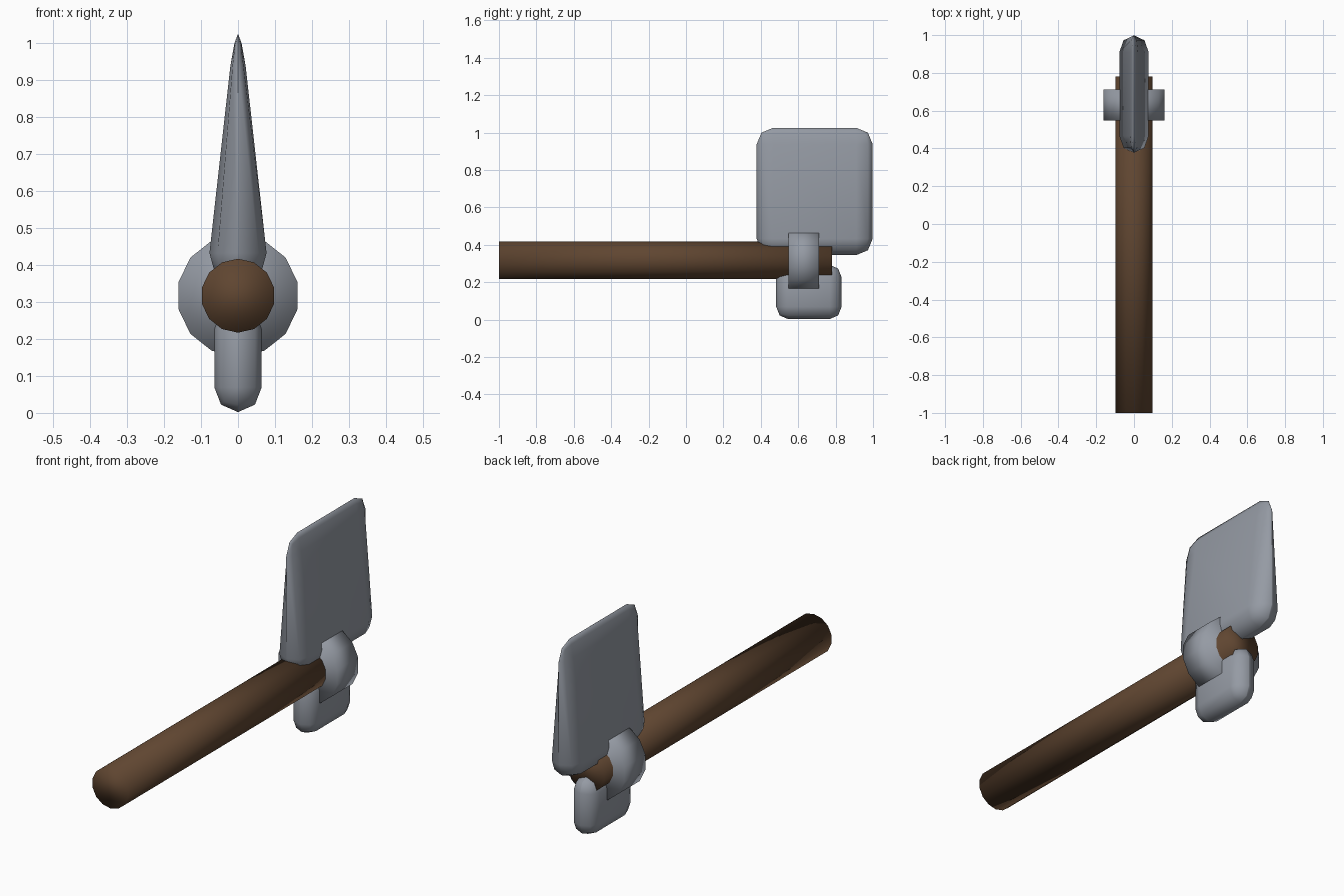
import bpy, bmesh, math
from mathutils import Matrix

if "Cube" in bpy.data.objects:
    bpy.data.objects.remove(bpy.data.objects["Cube"])


def material(name, rgb):
    m = bpy.data.materials.new(name)
    m.diffuse_color = (*rgb, 1)
    m.use_nodes = True
    m.node_tree.nodes["Principled BSDF"].inputs["Base Color"].default_value = m.diffuse_color
    return m


WOOD = material("wood", (0.115, 0.06, 0.03))
STEEL = material("steel", (0.30, 0.325, 0.37))
AXIS_Z = 0.317


def finish(bm, name, mat):
    bmesh.ops.recalc_face_normals(bm, faces=bm.faces)
    for f in bm.faces:
        f.smooth = True
    me = bpy.data.meshes.new(name)
    bm.to_mesh(me)
    bm.free()
    me.materials.append(mat)
    ob = bpy.data.objects.new(name, me)
    bpy.context.collection.objects.link(ob)
    return ob


def rod(name, radius, y0, y1, mat):
    # 14-sided solid lying along y, with a corner at the top
    bm = bmesh.new()
    bmesh.ops.create_cone(bm, cap_ends=True, segments=14, radius1=radius,
                          radius2=radius, depth=y1 - y0)
    bmesh.ops.transform(bm, verts=bm.verts, matrix=
                        Matrix.Translation((0, (y0 + y1) / 2, AXIS_Z))
                        @ Matrix.Rotation(math.pi / 2, 4, 'X'))
    finish(bm, name, mat)


def head(name, y0, y1, z0, z1, round_y, round_z, w0, w1):
    # slab whose bevels meet in a thin rim; half thickness goes from w0 to w1
    hy, hz = (y1 - y0) / 2, (z1 - z0) / 2
    bm = bmesh.new()
    bmesh.ops.create_cube(bm, size=2)
    bmesh.ops.scale(bm, verts=bm.verts, vec=(1, hy / round_y, hz / round_z))
    bmesh.ops.bevel(bm, geom=bm.edges[:], offset=0.97, segments=2, profile=0.5,
                    affect='EDGES')
    for v in bm.verts:
        z = v.co.z * round_z
        t = (z + hz) / (2 * hz)
        v.co = (v.co.x * (w0 + (w1 - w0) * t),
                v.co.y * round_y + (y0 + y1) / 2,
                z + (z0 + z1) / 2)
    finish(bm, name, STEEL)


# Wooden handle and the steel collar around it
rod("handle", 0.1, -1.0, 0.78, WOOD)
rod("collar", 0.165, 0.547, 0.712, STEEL)

# Tapered blade above, blunt poll below
head("blade", 0.378, 0.998, 0.345, 1.025, 0.09, 0.09, 0.087, 0.011)
head("poll", 0.482, 0.832, 0.003, 0.292, 0.065, 0.068, 0.064, 0.064)
